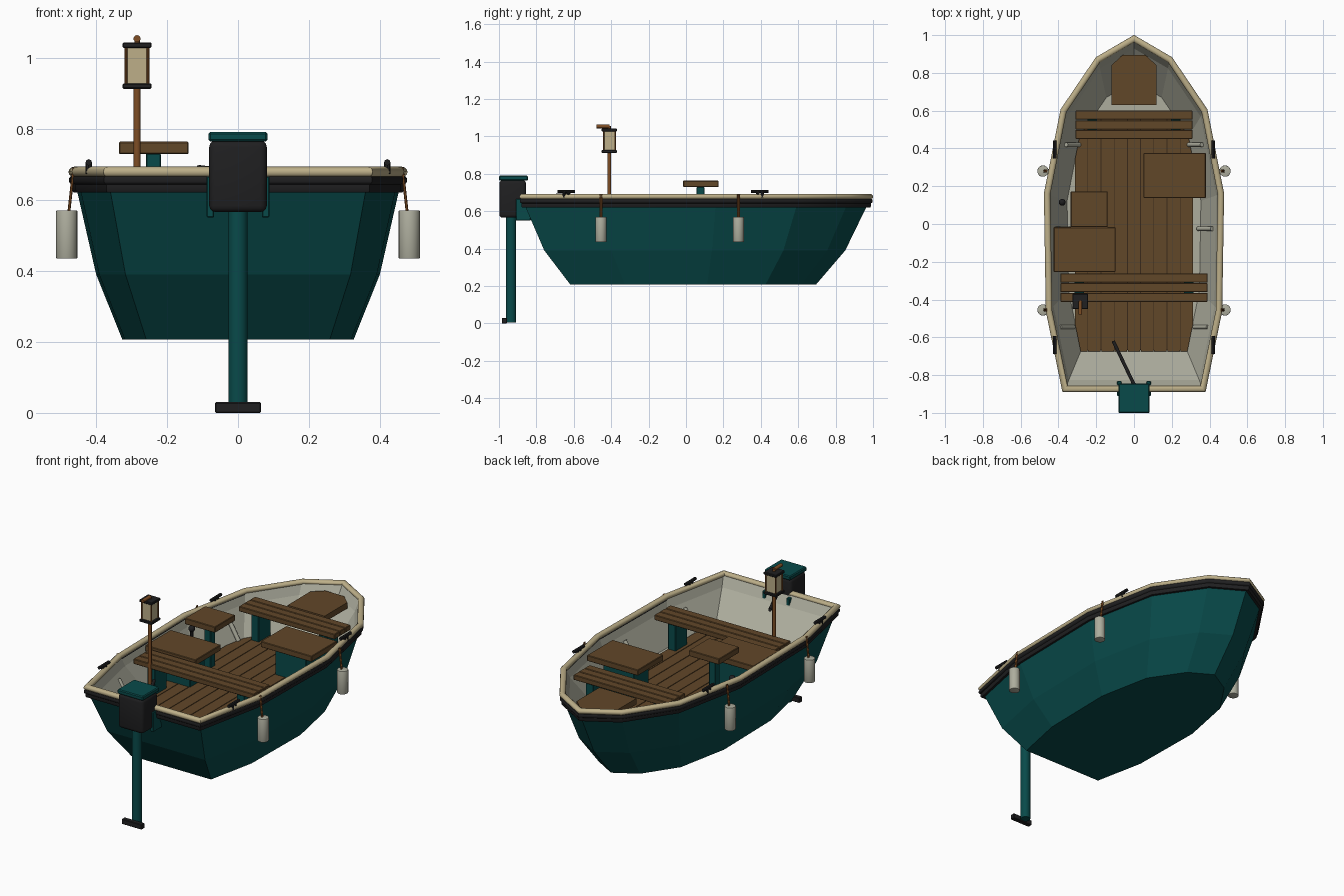
import bpy, bmesh, math
from mathutils import Vector

if "Cube" in bpy.data.objects:
    bpy.data.objects.remove(bpy.data.objects["Cube"])


def mat(name, r, g, b):
    m = bpy.data.materials.new(name)
    m.diffuse_color = (r, g, b, 1)
    m.use_nodes = True
    m.node_tree.nodes["Principled BSDF"].inputs["Base Color"].default_value = m.diffuse_color
    return m


TEAL = mat("teal paint", 0.0025, 0.068, 0.068)
WOOD = mat("brown wood", 0.120, 0.063, 0.022)
CREAM = mat("cream trim", 0.51, 0.43, 0.25)
GREY = mat("pale grey", 0.42, 0.42, 0.34)
BLACK = mat("black rubber", 0.014, 0.014, 0.015)
AMBER = mat("amber wood", 0.21, 0.075, 0.018)
DARK = mat("dark wood", 0.04, 0.022, 0.01)

FLOOR = 0.475  # top of the planks

# Half of the plan outline, stern to bow, mirrored to a closed loop
HALF = [(0.365, -0.873), (0.45, -0.46), (0.46, 0.16), (0.373, 0.60), (0.19, 0.87)]
PLAN = HALF + [(0, 0.981)] + [(-x, y) for x, y in reversed(HALF)]


def finish(bm, name, material, smooth=False, flip=False):
    bmesh.ops.recalc_face_normals(bm, faces=bm.faces[:])
    if flip:
        bmesh.ops.reverse_faces(bm, faces=bm.faces[:])
    me = bpy.data.meshes.new(name)
    bm.to_mesh(me)
    bm.free()
    ob = bpy.data.objects.new(name, me)
    bpy.context.collection.objects.link(ob)
    me.materials.append(material)
    if smooth:
        bpy.context.view_layer.objects.active = ob
        ob.select_set(True)
        bpy.ops.object.shade_smooth_by_angle(angle=math.radians(40))
        ob.select_set(False)
    return ob


def box(name, x0, x1, y0, y1, z0, z1, material, bevel=0.003, segments=1):
    bm = bmesh.new()
    bmesh.ops.create_cube(bm, size=1)
    for v in bm.verts:
        v.co = ((x0 + x1) / 2 + v.co.x * (x1 - x0),
                (y0 + y1) / 2 + v.co.y * (y1 - y0),
                (z0 + z1) / 2 + v.co.z * (z1 - z0))
    if bevel:
        bmesh.ops.bevel(bm, geom=bm.edges[:], offset=bevel, segments=segments,
                        profile=0.5, affect='EDGES')
    return finish(bm, name, material, segments > 1)


def rod(name, a, b, radius, material, sides=12, bevel=0):
    a, b = Vector(a), Vector(b)
    bm = bmesh.new()
    bmesh.ops.create_cone(bm, cap_ends=True, segments=sides, radius1=radius,
                          radius2=radius, depth=(b - a).length)
    if bevel:
        caps = [e for e in bm.edges if abs(e.verts[0].co.z - e.verts[1].co.z) < 1e-5]
        bmesh.ops.bevel(bm, geom=caps, offset=bevel, segments=2, profile=0.5, affect='EDGES')
    q = (b - a).to_track_quat('Z', 'Y')
    for v in bm.verts:
        v.co = q @ v.co + (a + b) / 2
    return finish(bm, name, material, True)


def ball(name, centre, radius, material):
    bm = bmesh.new()
    bmesh.ops.create_uvsphere(bm, u_segments=12, v_segments=8, radius=radius)
    bmesh.ops.translate(bm, vec=centre, verts=bm.verts[:])
    return finish(bm, name, material, True)


def bridge(bm, loops, closed):
    n = len(loops[0])
    pairs = list(zip(loops, loops[1:])) + ([(loops[-1], loops[0])] if closed else [])
    for a, b in pairs:
        for i in range(n):
            j = (i + 1) % n
            bm.faces.new((a[i], a[j], b[j], b[i]))


def shell(name, levels, material, flip=False):
    """Scaled plan loops at given heights, first one capped."""
    bm = bmesh.new()
    loops = [[bm.verts.new((x * s, y * s, z)) for x, y in PLAN] for s, z in levels]
    bridge(bm, loops, False)
    bm.faces.new(loops[0])
    return finish(bm, name, material, flip=flip)


def rail(name, profile, material):
    """Sweeps an (outward offset, height) profile around the plan."""
    bm = bmesh.new()
    pts = [Vector(p) for p in PLAN]
    mitres = []
    for i, p in enumerate(pts):
        d0 = (p - pts[i - 1]).normalized()
        d1 = (pts[(i + 1) % len(pts)] - p).normalized()
        n0, n1 = Vector((d0.y, -d0.x)), Vector((d1.y, -d1.x))
        mitres.append((n0 + n1) / (1 + n0.dot(n1)))
    loops = [[bm.verts.new((*(p + m * o), z)) for p, m in zip(pts, mitres)] for o, z in profile]
    bridge(bm, loops, True)
    return finish(bm, name, material, True)


def floor_piece(name, x0, x1, scale, y_max, z0, z1, material):
    """Plan-shaped slab trimmed to a strip."""
    bm = bmesh.new()
    low, top = ([bm.verts.new((x * scale, y * scale, z)) for x, y in PLAN] for z in (z0, z1))
    bridge(bm, [low, top], False)
    bm.faces.new(low)
    bm.faces.new(top)
    for co, no in (((x0, 0, 0), (-1, 0, 0)), ((x1, 0, 0), (1, 0, 0)), ((0, y_max, 0), (0, 1, 0))):
        bmesh.ops.bisect_plane(bm, geom=bm.verts[:] + bm.edges[:] + bm.faces[:],
                               plane_co=co, plane_no=no, clear_outer=True)
        bmesh.ops.holes_fill(bm, edges=[e for e in bm.edges if e.is_boundary])
    finish(bm, name, material)


# Hull, liner and rails
shell("hull", [(0.708, 0.207), (0.868, 0.39), (0.982, 0.62), (0.995, 0.67)], TEAL)
shell("hull_liner", [(0.77, FLOOR - 0.018), (0.947, 0.62), (0.985, 0.678)], GREY, True)
rail("rub_rail", [(-0.012, 0.62), (0.003, 0.62), (0.007, 0.626), (0.007, 0.642), (0.012, 0.645),
                  (0.015, 0.650), (0.015, 0.660), (0.012, 0.665), (-0.012, 0.665)], BLACK)
rail("gunwale", [(0.017 * math.cos(a * math.pi / 6), 0.678 + 0.015 * math.sin(a * math.pi / 6))
                 for a in range(12)], CREAM)

# Floor planks over a dark underlay
floor_piece("floor_underlay", -0.312, 0.312, 0.765, 0.56, FLOOR - 0.017, FLOOR - 0.006, DARK)
for i in range(9):
    x = -0.315 + i * 0.07
    floor_piece("floor_plank", x + 0.002, x + 0.068, 0.773, 0.57, FLOOR - 0.016, FLOOR, WOOD)

# Cross benches with three slats and two legs each
for name, y, half, leg in (("front", 0.45, 0.31, 0.22), ("rear", -0.412, 0.39, 0.29)):
    for k in range(3):
        box(name + "_bench_slat", -half, half, y + k * 0.051, y + k * 0.051 + 0.048,
            0.632, 0.662, WOOD)
    for s in (-1, 1):
        box(name + "_bench_leg", s * leg - 0.025, s * leg + 0.025, y + 0.02, y + 0.13,
            FLOOR - 0.01, 0.632, TEAL)

# Bow seat with clipped front corners
bm = bmesh.new()
seat = [(-0.12, 0.63), (0.12, 0.63), (0.12, 0.84), (0.06, 0.895), (-0.06, 0.895), (-0.12, 0.84)]
low, top = ([bm.verts.new((x, y, z)) for x, y in seat] for z in (0.615, 0.65))
bridge(bm, [low, top], False)
bm.faces.new(low)
bm.faces.new(top)
finish(bm, "bow_seat", WOOD)

# Side seats and stool
for name, x0, x1, y0, y1 in (("right_seat", 0.05, 0.38, 0.138, 0.375),
                             ("left_seat", -0.425, -0.098, -0.254, -0.017)):
    box(name, x0, x1, y0, y1, 0.638, 0.672, WOOD)
    box(name + "_base", x0 + 0.06, x1 - 0.07, y0 + 0.05, y1 - 0.05, FLOOR - 0.01, 0.638, TEAL)
box("stool_top", -0.335, -0.139, -0.015, 0.173, 0.728, 0.763, WOOD)
box("stool_post", -0.259, -0.217, 0.057, 0.098, FLOOR - 0.01, 0.73, TEAL)

# Ribs, cleats and fenders, mirrored left and right
for s in (-1, 1):
    for y, xi, xo in ((0.42, 0.29, 0.36), (-0.025, 0.34, 0.415), (-0.545, 0.32, 0.392)):
        rod("rib", (s * xi, y, 0.475), (s * xo, y, 0.595), 0.012, GREY, 10)
    for y in (0.395, -0.64):
        rod("cleat_bar", (s * 0.42, y - 0.047, 0.705), (s * 0.42, y + 0.047, 0.705),
            0.009, BLACK, 8)
        for d in (-0.012, 0.012):
            rod("cleat_post", (s * 0.42, y + d, 0.672), (s * 0.42, y + d, 0.704), 0.009, BLACK, 8)
    for y in (0.28, -0.455):
        rod("fender", (s * 0.482, y, 0.434), (s * 0.482, y, 0.57), 0.03, GREY, 20, 0.003)
        for d in (-0.004, 0.004):
            rod("fender_rope", (s * 0.462, y + d, 0.69), (s * 0.476, y + d, 0.565), 0.004, AMBER, 6)

# Side knob
rod("knob_stem", (-0.38, 0.115, 0.55), (-0.38, 0.115, 0.635), 0.01, BLACK, 8)
ball("knob", (-0.38, 0.115, 0.64), 0.018, BLACK)

# Lantern on a pole
lx, ly = -0.284, -0.41
rod("lantern_pole", (lx, ly, FLOOR - 0.01), (lx, ly, 0.915), 0.01, AMBER)
for z in (0.912, 1.027):
    box("lantern_plate", lx - 0.041, lx + 0.041, ly - 0.041, ly + 0.041, z, z + 0.015, BLACK)
box("lantern_glass", lx - 0.029, lx + 0.029, ly - 0.029, ly + 0.029, 0.927, 1.027, CREAM, 0)
for sx in (-1, 1):
    for sy in (-1, 1):
        px, py = lx + sx * 0.031, ly + sy * 0.031
        rod("lantern_bar", (px, py, 0.925), (px, py, 1.03), 0.004, AMBER, 8)
rod("lantern_hook", (lx, ly, 1.053), (lx, ly - 0.068, 1.053), 0.01, AMBER, 10)
rod("lantern_cap", (lx, ly, 1.04), (lx, ly, 1.055), 0.008, AMBER, 10)

# Outboard motor
box("motor_cowl", -0.081, 0.081, -0.998, -0.855, 0.565, 0.766, BLACK, 0.018, 3)
box("motor_lid", -0.083, 0.083, -1.0, -0.845, 0.764, 0.79, TEAL, 0.005)
for s in (-1, 1):
    box("motor_bracket", s * 0.078 - 0.011, s * 0.078 + 0.011, -0.91, -0.83, 0.55, 0.665, TEAL)
box("motor_mount", -0.07, 0.07, -0.90, -0.86, 0.58, 0.66, TEAL)
rod("motor_leg", (0, -0.935, 0.006), (0, -0.935, 0.58), 0.027, TEAL, 16)
box("propeller", -0.065, 0.065, -0.985, -0.957, 0, 0.03, BLACK)
rod("tiller", (0, -0.85, 0.675), (-0.11, -0.62, 0.688), 0.0095, BLACK, 10)
